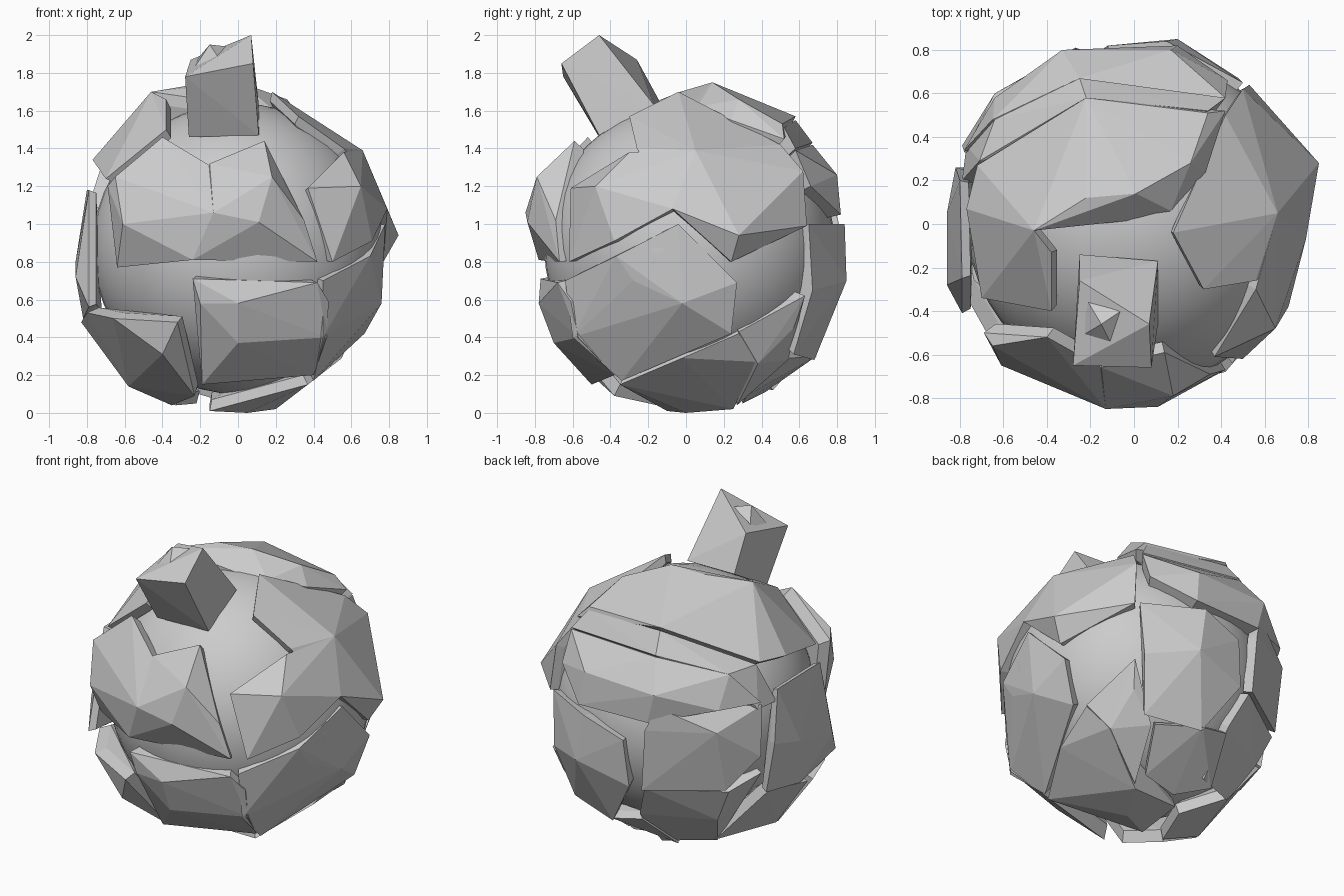
import bpy, bmesh
from mathutils import Vector

CENTRE = Vector((0, 0.02, 0.87))


def hull(name, pts, inner=None):
    """Flat-faced convex shard; inner = scale of its buried underside."""
    bm = bmesh.new()
    pts = [Vector(p) for p in pts]
    if inner:
        pts += [CENTRE + (p - CENTRE) * inner for p in pts]
    vs = [bm.verts.new(p) for p in pts]
    bmesh.ops.convex_hull(bm, input=vs)
    loose = [v for v in bm.verts if not v.link_faces]
    bmesh.ops.delete(bm, geom=loose, context='VERTS')
    bmesh.ops.recalc_face_normals(bm, faces=bm.faces)
    me = bpy.data.meshes.new(name)
    bm.to_mesh(me)
    bm.free()
    ob = bpy.data.objects.new(name, me)
    bpy.context.collection.objects.link(ob)
    return ob


# smooth round core
bpy.ops.mesh.primitive_uv_sphere_add(segments=48, ring_count=24, radius=0.77, location=CENTRE)
core = bpy.context.object
core.name = "core"
bpy.ops.object.shade_smooth()

# stem and its small pyramid tip
hull("stem", [(-.28, -.65, 1.78), (.08, -.66, 1.85), (.07, -.46, 2.0), (-.25, -.26, 1.87),
              (-.26, -.46, 1.46), (.11, -.46, 1.47), (.11, -.17, 1.63), (-.25, -.14, 1.65)])
hull("stem_tip", [(-.21, -.36, 1.88), (-.06, -.40, 1.94), (-.09, -.58, 1.86),
                  (-.25, -.52, 1.80), (-.15, -.46, 1.95)])

# front plates
hull("brow_left", [(-.64, -.50, .77), (-.69, -.50, 1.2), (-.65, -.56, 1.25), (-.40, -.52, 1.46),
                   (-.15, -.66, 1.31), (-.13, -.85, 1.06), (-.61, -.65, 1.0), (-.24, -.78, .81)], .92)
hull("brow_right", [(-.15, -.66, 1.32), (.14, -.59, 1.44), (.18, -.79, 1.25), (-.13, -.85, 1.06),
                    (.11, -.84, 1.01), (.42, -.67, .80), (-.24, -.78, .81), (.35, -.69, 1.02)], .92)
hull("jaw_front", [(-.24, -.77, .71), (.42, -.68, .69), (0, -.78, .58), (.48, -.61, .59), (-.20, -.76, .58),
                   (.47, -.57, .40), (0, -.70, .37), (-.19, -.50, .15), (.40, -.38, .20)], .9)
hull("jaw_left", [(-.80, -.28, .53), (-.32, -.70, .48), (-.40, -.62, .31), (-.23, -.38, .09),
                  (-.35, -.15, .04), (-.58, -.12, .14), (-.83, -.12, .48), (-.66, -.53, .5)], .92)

# right plates
hull("shoulder_right", [(.18, -.04, 1.70), (.32, -.30, 1.57), (.56, -.26, 1.40), (.66, .05, 1.39),
                        (.42, .50, 1.42), (.50, .62, 1.28), (.53, .64, .99), (.85, .28, .94),
                        (.79, -.07, 1.08), (.77, .24, .80)], .94)
hull("cheek_right", [(.50, -.62, .80), (.37, -.61, 1.19), (.56, -.30, 1.38), (.66, .05, 1.39),
                     (.79, -.07, 1.08), (.65, -.48, 1.20), (.71, -.38, .91)], .92)
hull("jaw_right", [(.45, -.64, .70), (.78, -.04, 1.0), (.76, .27, .69), (.67, .24, .42), (.40, -.34, .17),
                   (.45, -.60, .40), (.76, -.02, .58), (.70, -.28, .70), (.70, -.37, .83)], .92)
hull("underside_right", [(.60, .28, .42), (.50, .37, .27), (.20, .25, .02), (.05, 0, 0), (.37, -.35, .15),
                         (.55, -.02, .29), (-.15, -.1, .01), (-.15, .2, .05)], .93)
hull("fin_right", [(.60, .28, .43), (.52, .63, .62), (.50, .38, .26), (.22, .27, .04), (.32, .54, .28),
                   (.48, .57, .45)], .9)

# crown plates
hull("crown", [(-.77, .07, 1.34), (-.46, -.03, 1.70), (-.22, .12, 1.74), (.01, .14, 1.75), (.26, .28, 1.66),
               (.42, .52, 1.45), (.34, .51, 1.53), (-.22, .58, 1.57), (-.72, .27, 1.36),
               (-.15, .03, 1.64), (.02, .02, 1.63), (.17, .06, 1.62), (.33, .24, 1.55)], .92)
hull("crown_left", [(-.46, -.03, 1.70), (-.38, -.13, 1.66), (-.38, -.40, 1.50), (-.70, -.34, 1.24),
                    (-.77, .07, 1.34)], .93)
hull("crown_band", [(-.25, .67, 1.43), (.42, .58, 1.40), (.34, .52, 1.51), (-.22, .58, 1.55),
                    (-.71, .29, 1.35), (-.64, .48, 1.34), (-.79, .2, 1.1), (-.77, .36, 1.1)], .9)

# back plates
hull("back_upper", [(-.25, .67, 1.42), (.42, .58, 1.39), (.43, .66, 1.20), (.17, .80, 1.26), (-.33, .80, 1.24),
                    (-.65, .48, 1.34), (-.78, .34, 1.14), (-.64, .58, 1.14), (-.28, .80, 1.05),
                    (.20, .82, 1.05)], .9)
hull("back_right", [(.50, .65, 1.0), (.15, .84, 1.0), (-.12, .82, .90), (.20, .85, .70), (.48, .67, .65),
                    (.40, .57, .31), (.05, .68, .28), (-.15, .80, .6)], .92)
hull("back_left", [(-.78, .33, 1.12), (-.79, .36, .80), (-.33, .77, 1.15), (-.27, .81, 1.0), (-.64, .60, 1.0),
                   (-.24, .80, .60), (-.65, .52, .60)], .92)
hull("back_left_lower", [(-.24, .77, .60), (-.65, .49, .58), (-.74, .28, .65), (-.45, .32, .15),
                         (-.15, .46, .12), (-.15, .69, .38), (-.55, .46, .36)], .92)

# left and lower plates
hull("side_left", [(-.79, -.25, 1.18), (-.80, .20, 1.18), (-.86, .05, .80), (-.86, -.28, .72),
                   (-.79, -.41, .56), (-.82, .26, .85), (-.76, .26, .52), (-.82, .0, .50)], .95)
hull("lower_left", [(-.82, -.08, .48), (-.76, .24, .52), (-.45, .34, .16), (-.22, .15, .05), (-.58, -.10, .14),
                    (-.33, -.13, .04)], .92)
hull("lower_back", [(.30, .55, .29), (.05, .69, .30), (-.15, .67, .34), (-.05, .30, .05), (-.24, .42, .11),
                    (.18, .32, .09)], .94)
